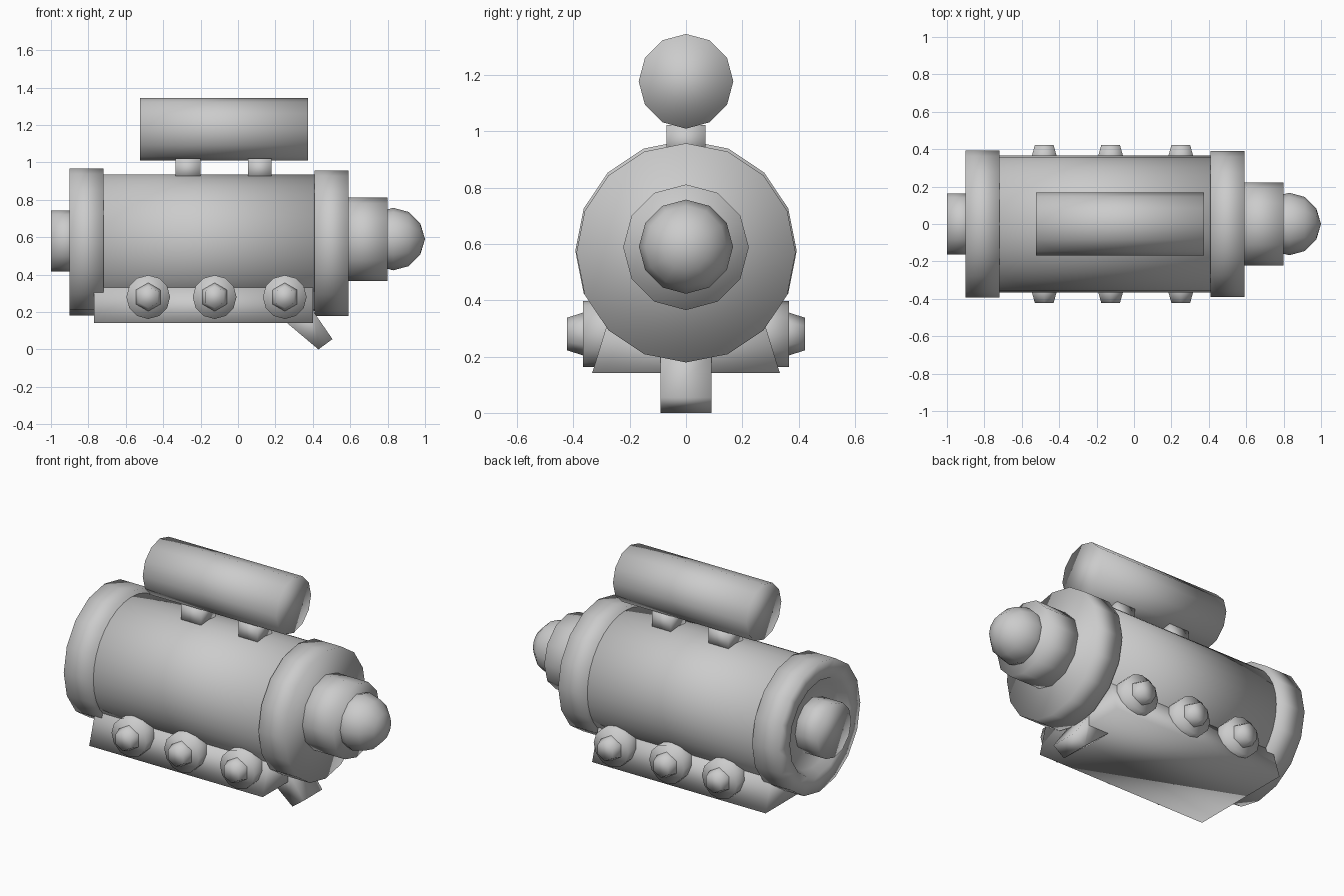
import bpy, bmesh, math
from mathutils import Matrix, Vector

if "Cube" in bpy.data.objects:
    bpy.data.objects.remove(bpy.data.objects["Cube"])

metal = bpy.data.materials.new("grey_metal")
metal.diffuse_color = (0.6, 0.6, 0.6, 1)
metal.use_nodes = True
metal.node_tree.nodes["Principled BSDF"].inputs["Base Color"].default_value = metal.diffuse_color


def finish(name, bm, smooth=True):
    bmesh.ops.recalc_face_normals(bm, faces=bm.faces)
    mesh = bpy.data.meshes.new(name)
    bm.to_mesh(mesh)
    bm.free()
    mesh.materials.append(metal)
    for p in mesh.polygons:
        p.use_smooth = smooth
    ob = bpy.data.objects.new(name, mesh)
    bpy.context.collection.objects.link(ob)
    return ob


def lathe(name, profile, sides, origin, axis=(1, 0, 0), up=(0, 0, 1)):
    """Revolve (distance, radius) points about an axis, a corner facing up."""
    a, u, o = Vector(axis), Vector(up), Vector(origin)
    w = a.cross(u)
    bm = bmesh.new()
    rings = []
    for d, r in profile:
        if r == 0:
            rings.append([bm.verts.new(o + a * d)])
            continue
        ring = []
        for i in range(sides):
            t = 2 * math.pi * i / sides
            ring.append(bm.verts.new(o + a * d + (u * math.cos(t) + w * math.sin(t)) * r))
        rings.append(ring)
    for p, q in zip(rings, rings[1:]):
        for i in range(sides):
            j = (i + 1) % sides
            if len(p) == 1:
                bm.faces.new((p[0], q[j], q[i]))
            elif len(q) == 1:
                bm.faces.new((p[i], p[j], q[0]))
            else:
                bm.faces.new((p[i], p[j], q[j], q[i]))
    for ring in (rings[0], rings[-1]):
        if len(ring) > 1:
            bm.faces.new(ring)
    return finish(name, bm)


def prism(name, points, a, b, to3d):
    """Extrude a flat outline between a and b."""
    bm = bmesh.new()
    lo = [bm.verts.new(to3d(p, a)) for p in points]
    hi = [bm.verts.new(to3d(p, b)) for p in points]
    bm.faces.new(lo)
    bm.faces.new(hi)
    n = len(points)
    for i in range(n):
        j = (i + 1) % n
        bm.faces.new((lo[i], lo[j], hi[j], hi[i]))
    return finish(name, bm)


# main barrel and its two end flanges, the rear one dished
lathe("barrel", [(-0.84, 0.365), (0.5, 0.365)], 32, (0, 0, 0.57))
lathe("rear_flange", [(-0.85, 0), (-0.85, 0.26), (-0.9, 0.285), (-0.9, 0.393), (-0.72, 0.393)],
      16, (0, 0, 0.575))
lathe("front_flange", [(0.41, 0.389), (0.59, 0.389)], 16, (0, 0, 0.568))

# stub at the rear, boss and round tip at the front
lathe("rear_stub", [(-1.0, 0.163), (-0.84, 0.163)], 12, (0, 0, 0.58))
lathe("front_boss", [(0.55, 0.223), (0.80, 0.223)], 12, (0, 0, 0.588))
ball = [(0.83 - 0.167 * math.cos(math.pi * i / 6), 0.167 * math.sin(math.pi * i / 6))
        for i in range(7)]
ball[0], ball[-1] = (ball[0][0], 0), (1.0, 0)
lathe("round_tip", ball, 12, (0, 0, 0.59))

# upper tank on two posts
lathe("upper_tank", [(-0.525, 0.168), (0.375, 0.168)], 12, (0, 0, 1.177))
for x0, x1 in ((-0.335, -0.2), (0.053, 0.18)):
    prism("tank_post", [(x0, -0.07), (x1, -0.07), (x1, 0.07), (x0, 0.07)], 0.91, 1.022,
          lambda p, z: (p[0], p[1], z))

# sloped tray under the barrel
prism("lower_tray", [(-0.333, 0.142), (0.333, 0.142), (0.275, 0.33), (-0.275, 0.33)], -0.77, 0.4,
      lambda p, x: (x, p[0], p[1]))

# angled foot
prism("foot", [(0.24, 0.16), (0.43, 0.0), (0.505, 0.055), (0.405, 0.2), (0.37, 0.26)], -0.09, 0.09,
      lambda p, y: (p[0], y, p[1]))

# bolts along both sides
for side in (-1, 1):
    for x in (-0.48, -0.125, 0.25):
        lathe("bolt_washer", [(0.2, 0.117), (0.365, 0.117)], 12, (x, 0, 0.28), (0, side, 0))
        lathe("bolt_head", [(0.35, 0.076), (0.365, 0.076), (0.422, 0.058)], 6,
              (x, 0, 0.28), (0, side, 0))
